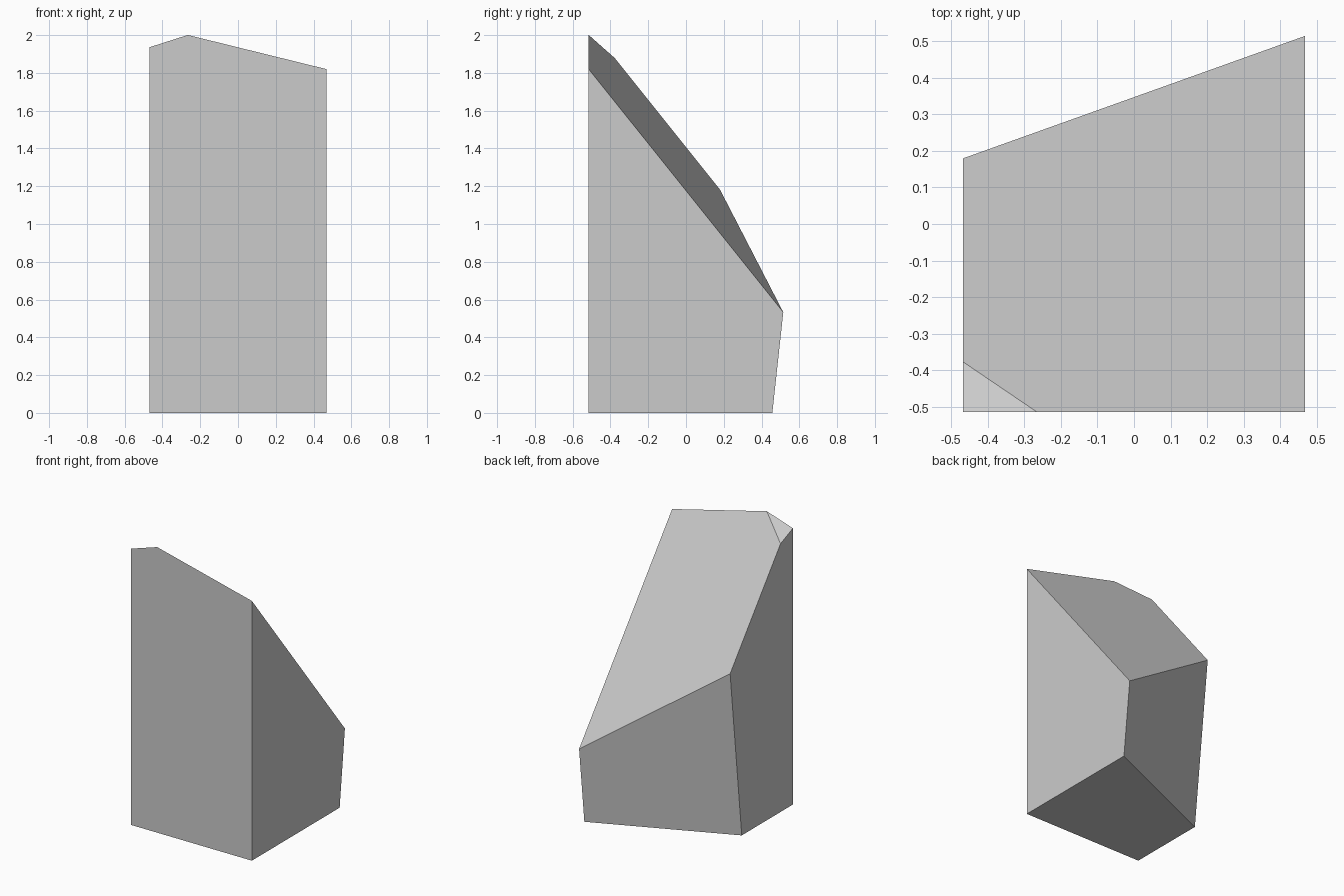
import bpy, bmesh
from mathutils import Vector

default = bpy.data.objects.get("Cube")
if default:
    bpy.data.objects.remove(default, do_unlink=True)

# Plain grey stone colour
grey = bpy.data.materials.new("plain_grey")
grey.use_nodes = True
colour = (0.6, 0.6, 0.6, 1)
grey.diffuse_color = colour
grey.node_tree.nodes["Principled BSDF"].inputs["Base Color"].default_value = colour

W, D = 0.468, 0.515  # half width and half depth


def slice_off(bm, a, b, c):
    """Cut along the plane through a, b, c; drop the side away from the block core."""
    a, b, c = Vector(a), Vector(b), Vector(c)
    normal = (b - a).cross(c - a).normalized()
    if normal.dot(Vector((0, -0.3, 0.3)) - a) > 0:
        normal.negate()
    geom = bm.verts[:] + bm.edges[:] + bm.faces[:]
    cut = bmesh.ops.bisect_plane(bm, geom=geom, plane_co=a, plane_no=normal, clear_outer=True)
    edges = [e for e in cut["geom_cut"] if isinstance(e, bmesh.types.BMEdge)]
    bmesh.ops.contextual_create(bm, geom=edges)


# Rectangular block standing on the ground
bm = bmesh.new()
bmesh.ops.create_cube(bm, size=2)
for v in bm.verts:
    v.co = (v.co.x * W, v.co.y * D * 1.2 + D * 0.2, (v.co.z + 1) * 1.2)

# Leaning back, sloping top, and the chipped corner
slice_off(bm, (W, D, 0.533), (W, 0.457, 0), (-W, 0.18, 1.182))
slice_off(bm, (W, -D, 1.82), (W, D, 0.533), (-W, 0.18, 1.182))
slice_off(bm, (-W, -D, 1.936), (-0.268, -D, 2), (-W, -0.38, 1.88))
bmesh.ops.recalc_face_normals(bm, faces=bm.faces[:])

mesh = bpy.data.meshes.new("sloped_block")
bm.to_mesh(mesh)
bm.free()
mesh.materials.append(grey)
block = bpy.data.objects.new("sloped_block", mesh)
bpy.context.collection.objects.link(block)
